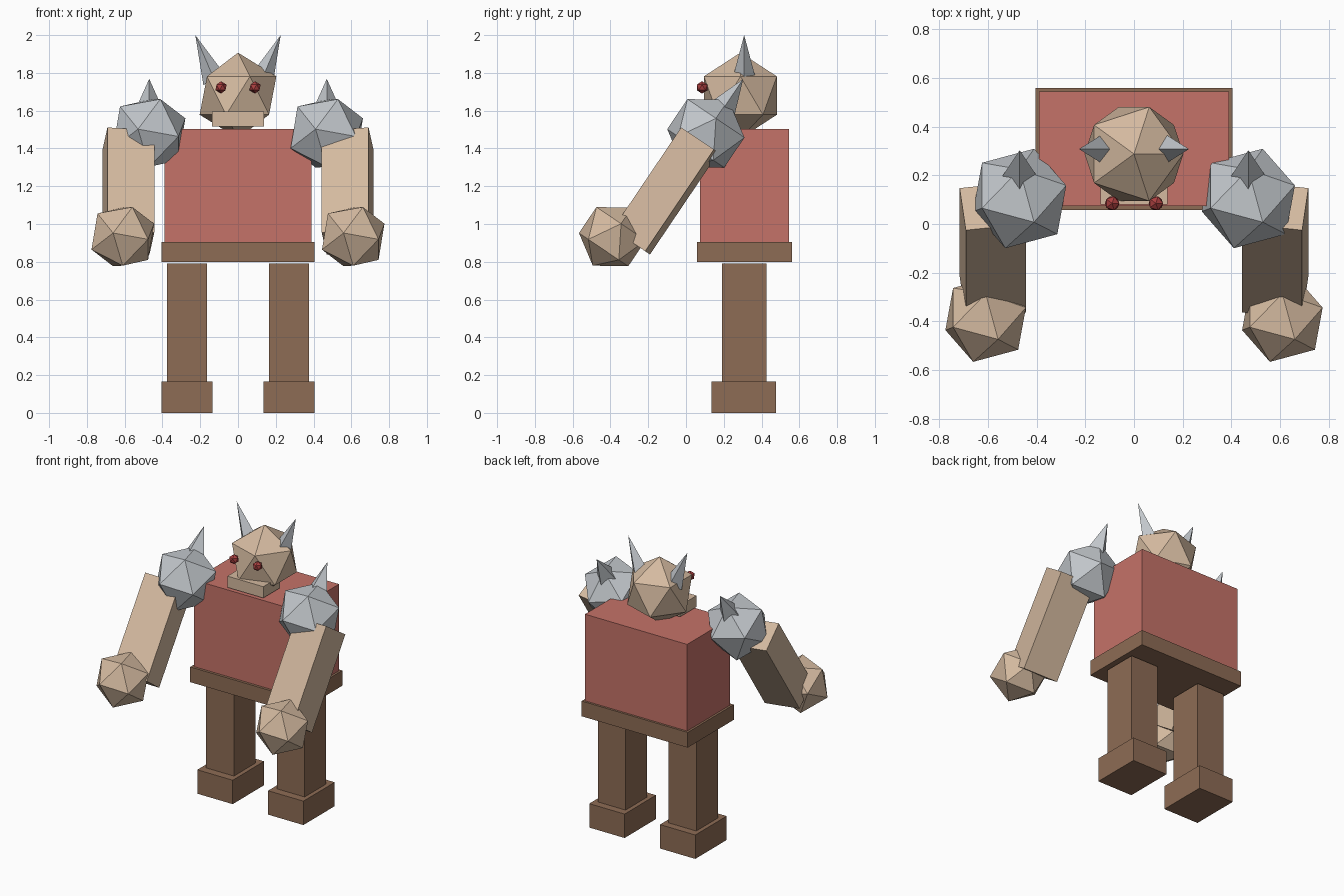
import bpy
import math
from mathutils import Matrix, Vector

cube = bpy.data.objects.get("Cube")
if cube:
    bpy.data.objects.remove(cube, do_unlink=True)


def make_material(name, rgb):
    mat = bpy.data.materials.new(name)
    mat.use_nodes = True
    mat.diffuse_color = (*rgb, 1)
    mat.node_tree.nodes["Principled BSDF"].inputs["Base Color"].default_value = (*rgb, 1)
    return mat


SKIN = make_material("tan skin", (0.66, 0.49, 0.35))
CLOTH = make_material("red cloth", (0.56, 0.17, 0.14))
LEATHER = make_material("brown leather", (0.27, 0.15, 0.09))
STEEL = make_material("grey steel", (0.54, 0.57, 0.60))
EYE = make_material("deep red", (0.40, 0.05, 0.05))


def finish(name, mat, matrix):
    ob = bpy.context.object
    ob.name = name
    ob.data.materials.append(mat)
    ob.matrix_world = matrix
    return ob


def box(name, mat, center, size, rotation=Matrix()):
    bpy.ops.mesh.primitive_cube_add(size=1)
    ob = finish(name, mat, Matrix.Translation(center) @ rotation)
    ob.data.transform(Matrix.Diagonal((*size, 1)))
    return ob


def span_box(name, mat, low, high):
    low, high = Vector(low), Vector(high)
    return box(name, mat, (low + high) / 2, high - low)


def ball(name, mat, center, radius, rotation=Matrix()):
    bpy.ops.mesh.primitive_ico_sphere_add(subdivisions=1, radius=radius)
    return finish(name, mat, Matrix.Translation(center) @ rotation)


def spike(name, mat, tip, length, radius, rotation):
    # four-sided cone placed by its tip
    bpy.ops.mesh.primitive_cone_add(vertices=4, radius1=radius, radius2=0, depth=length)
    center = Vector(tip) - rotation @ Vector((0, 0, length / 2))
    return finish(name, mat, Matrix.Translation(center) @ rotation)


# Body
span_box("torso", CLOTH, (-0.39, 0.075, 0.9), (0.39, 0.545, 1.503))
span_box("belt", LEATHER, (-0.405, 0.057, 0.8), (0.405, 0.56, 0.905))

# Head
ball("head", SKIN, (0, 0.288, 1.68), 0.227)
span_box("jaw", SKIN, (-0.137, 0.08, 1.517), (0.137, 0.26, 1.595))

swing = Matrix.Rotation(math.radians(-34), 4, "X")

for side, s in (("left", 1), ("right", -1)):
    # Face
    ball(f"{side}_eye", EYE, (s * 0.09, 0.085, 1.723), 0.033)
    lean = Matrix.Rotation(math.radians(s * 23), 4, "Y")
    spike(f"{side}_horn", STEEL, (s * 0.226, 0.308, 2.0), 0.26, 0.064, lean)

    # Leg
    span_box(f"{side}_leg", LEATHER,
             (s * 0.27 - 0.106, 0.19, 0.16), (s * 0.27 + 0.106, 0.425, 0.79))
    span_box(f"{side}_foot", LEATHER,
             (s * 0.27 - 0.135, 0.135, 0), (s * 0.27 + 0.135, 0.477, 0.165))

    # Arm swung forward
    yaw = Matrix.Rotation(math.radians(s * -7), 4, "Z")
    box(f"{side}_arm", SKIN, (s * 0.58, -0.108, 1.175), (0.25, 0.21, 0.65), swing @ yaw)
    ball(f"{side}_fist", SKIN, (s * 0.61, -0.39, 0.933), 0.185, swing)

    # Spiked shoulder guard
    ball(f"{side}_shoulder_guard", STEEL, (s * 0.47, 0.105, 1.48), 0.214, swing)
    spike(f"{side}_shoulder_spike", STEEL, (s * 0.47, 0.303, 1.768), 0.24, 0.09, swing)
